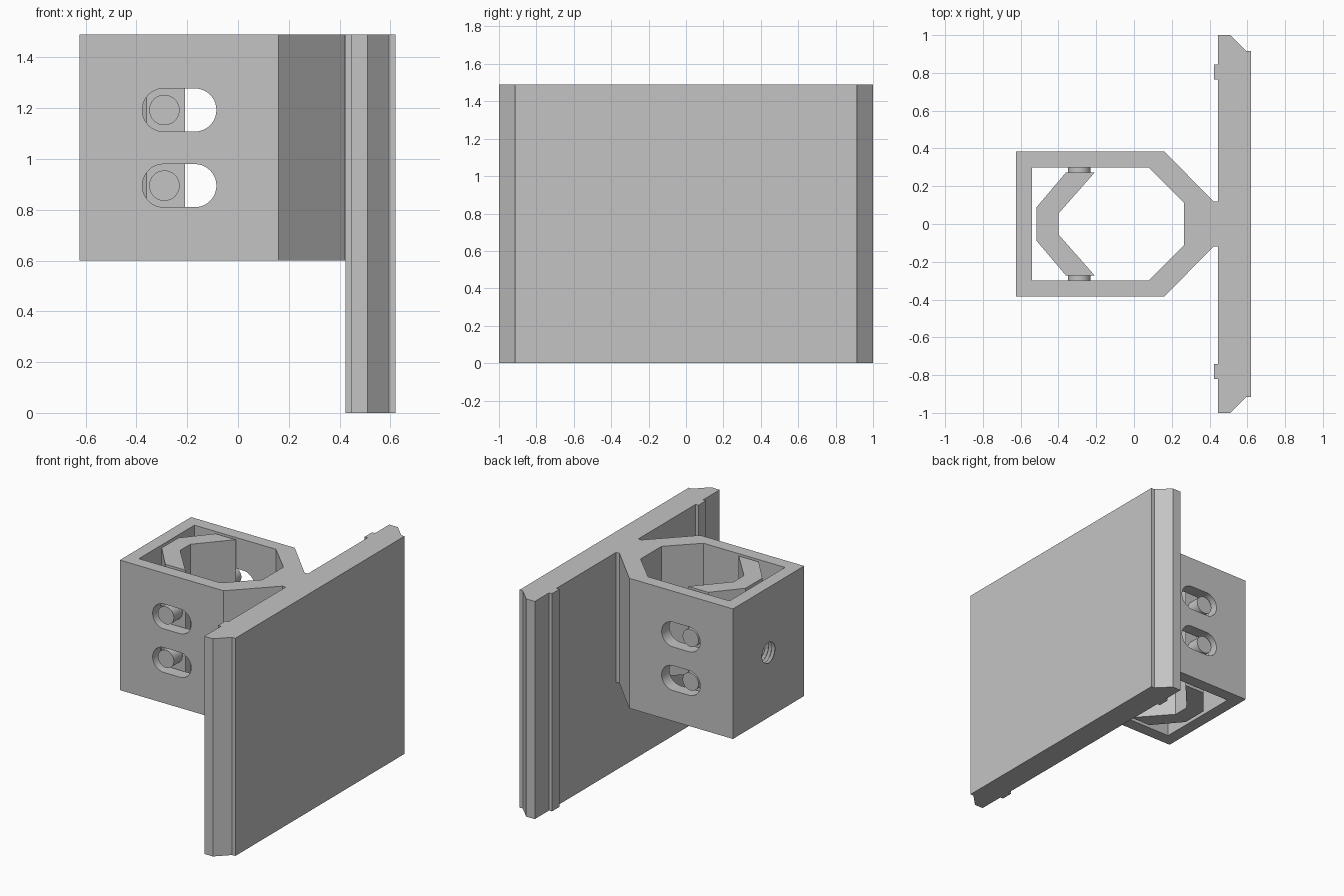
import bpy
import bmesh
from math import sin, cos, pi

cube = bpy.data.objects.get("Cube")
if cube:
    bpy.data.objects.remove(cube, do_unlink=True)

GREY = (0.55, 0.55, 0.55)
TOP, CLAMP_BOTTOM = 1.49, 0.60

grey = bpy.data.materials.new("plain grey")
grey.use_nodes = True
grey.diffuse_color = (*GREY, 1)
grey.node_tree.nodes["Principled BSDF"].inputs["Base Color"].default_value = (*GREY, 1)


def loft(name, rings):
    """Closed solid skinned through a list of equal-length point rings."""
    bm = bmesh.new()
    rows = [[bm.verts.new(p) for p in ring] for ring in rings]
    count = len(rows[0])
    for a, b in zip(rows, rows[1:]):
        for i in range(count):
            j = (i + 1) % count
            bm.faces.new((a[i], a[j], b[j], b[i]))
    bm.faces.new(rows[0][::-1])
    bm.faces.new(rows[-1])
    bmesh.ops.recalc_face_normals(bm, faces=bm.faces)
    mesh = bpy.data.meshes.new(name)
    bm.to_mesh(mesh)
    bm.free()
    mesh.materials.append(grey)
    obj = bpy.data.objects.new(name, mesh)
    bpy.context.collection.objects.link(obj)
    return obj


def prism_z(name, pts, low, high):
    return loft(name, [[(x, y, z) for x, y in pts] for z in (low, high)])


def prism_y(name, pts, low, high):
    return loft(name, [[(x, y, z) for x, z in pts] for y in (low, high)])


def mirrored(half):
    """Complete an outline given its +y half."""
    return half + [(x, -y) for x, y in reversed(half)]


def arc(cx, cz, r, start, end, steps):
    return [(cx + r * cos(start + (end - start) * i / steps),
             cz + r * sin(start + (end - start) * i / steps)) for i in range(steps + 1)]


def cut(target, cutter):
    cutter.hide_render = True
    mod = target.modifiers.new("cut", 'BOOLEAN')
    mod.operation, mod.solver, mod.object = 'DIFFERENCE', 'EXACT', cutter
    bpy.context.view_layer.objects.active = target
    bpy.ops.object.modifier_apply(modifier=mod.name)
    bpy.data.objects.remove(cutter, do_unlink=True)


def smooth(obj):
    bpy.ops.object.select_all(action='DESELECT')
    obj.select_set(True)
    bpy.context.view_layer.objects.active = obj
    bpy.ops.object.shade_smooth_by_angle(angle=pi / 6)


# Tall mounting plate with bevelled ends and two narrow ribs on its inner face
BACK, RIB = 0.445, 0.423
plate = [(0.62, -0.915), (0.62, 0.915), (0.595, 0.915), (0.51, 1), (BACK, 1),
         (BACK, 0.845), (RIB, 0.845), (RIB, 0.765), (BACK, 0.765),
         (BACK, -0.74), (RIB, -0.74), (RIB, -0.82), (BACK, -0.82),
         (BACK, -1), (0.51, -1), (0.595, -0.915)]
prism_z("mounting_plate", plate, 0, TOP)

# Clamp housing: hollow block tapering to a neck at the plate
housing = prism_z("clamp_housing", mirrored(
    [(BACK, 0.12), (0.42, 0.12), (0.16, 0.385), (-0.625, 0.385)]), CLAMP_BOTTOM, TOP)
cut(housing, prism_z("bore_cutter", mirrored(
    [(0.265, 0.113), (0.077, 0.30), (-0.54, 0.30)]), 0.4, 1.7))

# Two pairs of guide slots through the side walls
PIN_HEIGHTS = (0.895, 1.193)
for z in PIN_HEIGHTS:
    slot = (arc(-0.17, z, 0.085, -pi / 2, pi / 2, 20)
            + arc(-0.292, z, 0.085, pi / 2, 3 * pi / 2, 20))
    cut(housing, prism_y("slot_cutter", slot, -0.5, 0.5))

# Threaded screw hole in the end wall
thread = []
for i in range(15):
    r = 0.087 if i % 2 else 0.07
    thread.append([(-0.65 + 0.0125 * i, y, z) for y, z in arc(0, 1.043, r, 0, 2 * pi, 32)[:-1]])
cut(housing, loft("thread_cutter", thread))
smooth(housing)

# Sliding V-shaped jaw inside the housing
jaw = [(-0.40, 0.055), (-0.208, 0.273), (-0.36, 0.273), (-0.515, 0.09)]
jaw_outline = jaw + [(x, -y) for x, y in reversed(jaw)]
prism_z("sliding_jaw", jaw_outline, CLAMP_BOTTOM, TOP)

# Guide pins riding in the slots
for side, label in ((-1, "front"), (1, "back")):
    for z, level in zip(PIN_HEIGHTS, ("lower", "upper")):
        circle = arc(-0.29, z, 0.06, 0, 2 * pi, 32)[:-1]
        pin = prism_y(f"{label}_{level}_pin", circle, side * 0.265, side * 0.365)
        smooth(pin)
